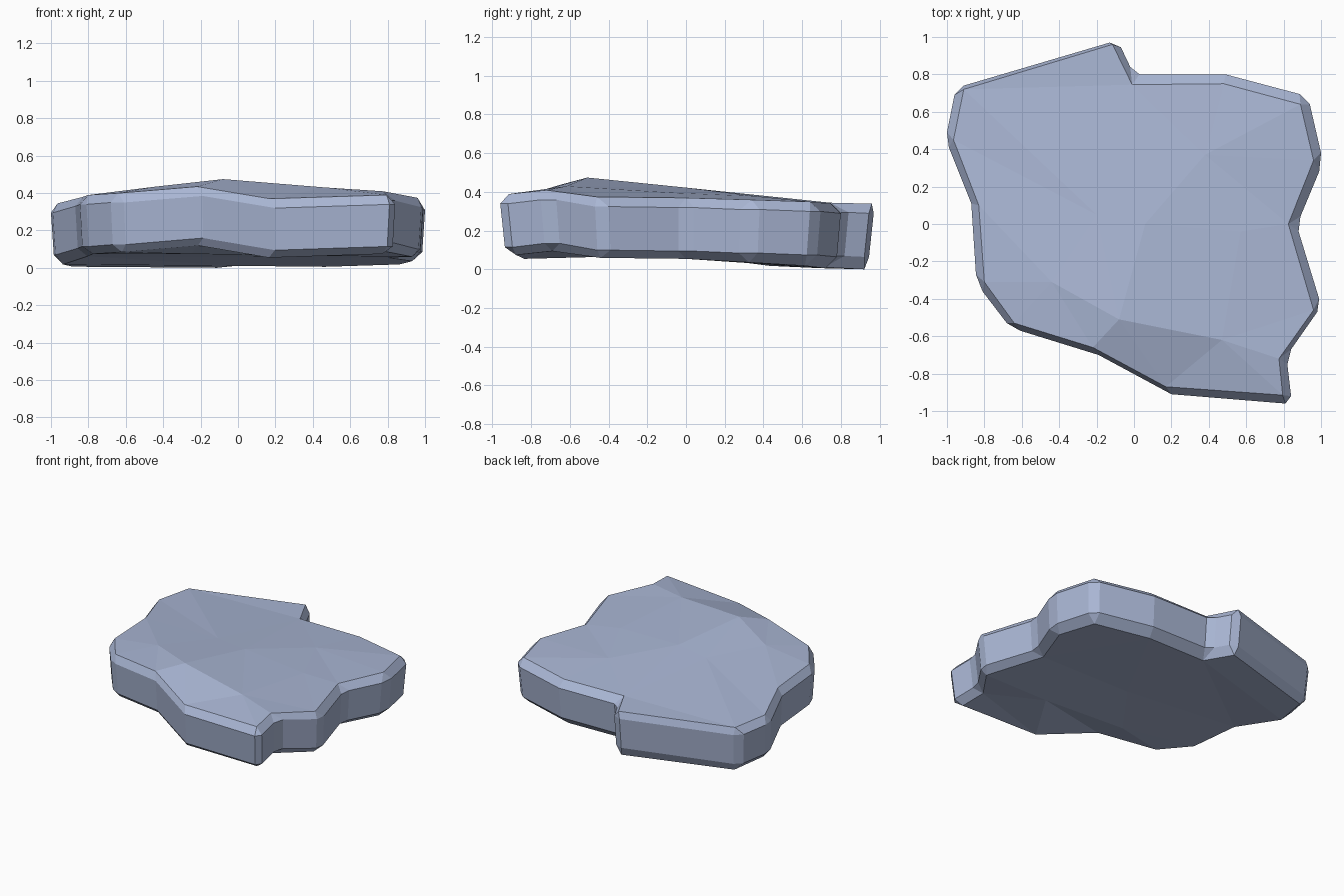
import bpy, bmesh
from mathutils import Vector
from mathutils.geometry import delaunay_2d_cdt

if "Cube" in bpy.data.objects:
    bpy.data.objects.remove(bpy.data.objects["Cube"])

# Each corner: top rim point, then one or two points of the wider belt below it
CORNERS = [
    ((.795, -.915, .385), (.81, -.96), (.84, -.92)),
    ((.775, -.72, .405), (.82, -.75), (.84, -.67)),
    ((.96, -.46, .37), (.98, -.47), (.99, -.40)),
    ((.825, 0, .365), (.88, -.04), (.89, .04)),
    ((.96, .34, .355), (.99, .28), (1.0, .38)),
    ((.89, .64, .345), (.94, .64), (.885, .695)),
    ((.48, .75, .335), (.49, .80)),
    ((-.01, .745, .34), (.03, .80), (-.02, .84)),
    ((-.115, .96, .335), (-.07, .945), (-.13, .97)),
    ((-.91, .72, .335), (-.91, .74), (-.96, .69)),
    ((-.965, .45, .34), (-1.0, .49), (-.99, .41)),
    ((-.83, .10, .375), (-.87, .11)),
    ((-.80, -.31, .385), (-.845, -.27), (-.81, -.36)),
    ((-.64, -.53, .395), (-.68, -.53), (-.61, -.57)),
    ((-.22, -.66, .43), (-.19, -.70)),
    ((.17, -.87, .365), (.20, -.91)),
]
# Gentle humps inside the top, and the flatter underside
TOP_INNER = [(-.08, -.51, .47), (.47, -.62, .425), (-.44, -.31, .43),
             (.06, 0, .418), (.57, -.04, .39), (.38, .37, .373), (-.2, .05, .41)]
TOP_CREASES = [(0, 1), (0, 2), (0, 3)]
UNDER_INNER = [(.06, 0, .055), (-.25, -.42, .07), (.4, -.45, .06)]

bm = bmesh.new()


def cap(ring, inner, creases, up):
    """Fill a ring with triangles that pass through the inner points."""
    verts = ring + [bm.verts.new(p) for p in inner]
    n = len(ring)
    edges = [(i, (i + 1) % n) for i in range(n)] + [(n + a, n + b) for a, b in creases]
    pts, _, faces, orig, _, _ = delaunay_2d_cdt(
        [Vector(v.co[:2]) for v in verts], edges, [list(range(n))], 1, 1e-6)
    for f in faces:
        ids = [orig[i][0] for i in f]
        bm.faces.new([verts[i] for i in (ids if up else ids[::-1])])


def chamfer(ring, belt, up):
    """Join a rim ring to its belt, with a triangle at every cut corner."""
    n = len(ring)
    for i in range(n):
        j = (i + 1) % n
        quad = [ring[i], belt[i][-1], belt[j][0], ring[j]]
        bm.faces.new(quad if up else quad[::-1])
        if len(belt[i]) == 2:
            tri = [ring[i], belt[i][0], belt[i][1]]
            bm.faces.new(tri if up else tri[::-1])


# Four levels: top rim, upper belt, lower belt, bottom rim
top, upper, lower, bottom = [], [], [], []
for (x, y, z), *outer in CORNERS:
    top.append(bm.verts.new((x, y, z)))
    upper.append([bm.verts.new((a, b, z - .05)) for a, b in outer])
    lower.append([bm.verts.new((a * .985, b * .975, z - .275)) for a, b in outer])
    bottom.append(bm.verts.new((x * .97, y * .96, z - .315 - .025 * max(0, y))))

chamfer(top, upper, True)
chamfer(bottom, lower, False)

# Side walls
up_loop = [v for c in upper for v in c]
low_loop = [v for c in lower for v in c]
for i in range(len(up_loop)):
    j = (i + 1) % len(up_loop)
    bm.faces.new((low_loop[i], low_loop[j], up_loop[j], up_loop[i]))

cap(top, TOP_INNER, TOP_CREASES, True)
cap(bottom, UNDER_INNER, [], False)

# Rest on the ground
ground = min(v.co.z for v in bm.verts)
for v in bm.verts:
    v.co.z -= ground
bmesh.ops.recalc_face_normals(bm, faces=bm.faces)

mesh = bpy.data.meshes.new("stone_slab")
bm.to_mesh(mesh)
bm.free()
mat = bpy.data.materials.new("blue_grey_stone")
mat.diffuse_color = (.40, .47, .66, 1)
mat.use_nodes = True
mat.node_tree.nodes["Principled BSDF"].inputs["Base Color"].default_value = mat.diffuse_color
mesh.materials.append(mat)
slab = bpy.data.objects.new("stone_slab", mesh)
bpy.context.collection.objects.link(slab)
